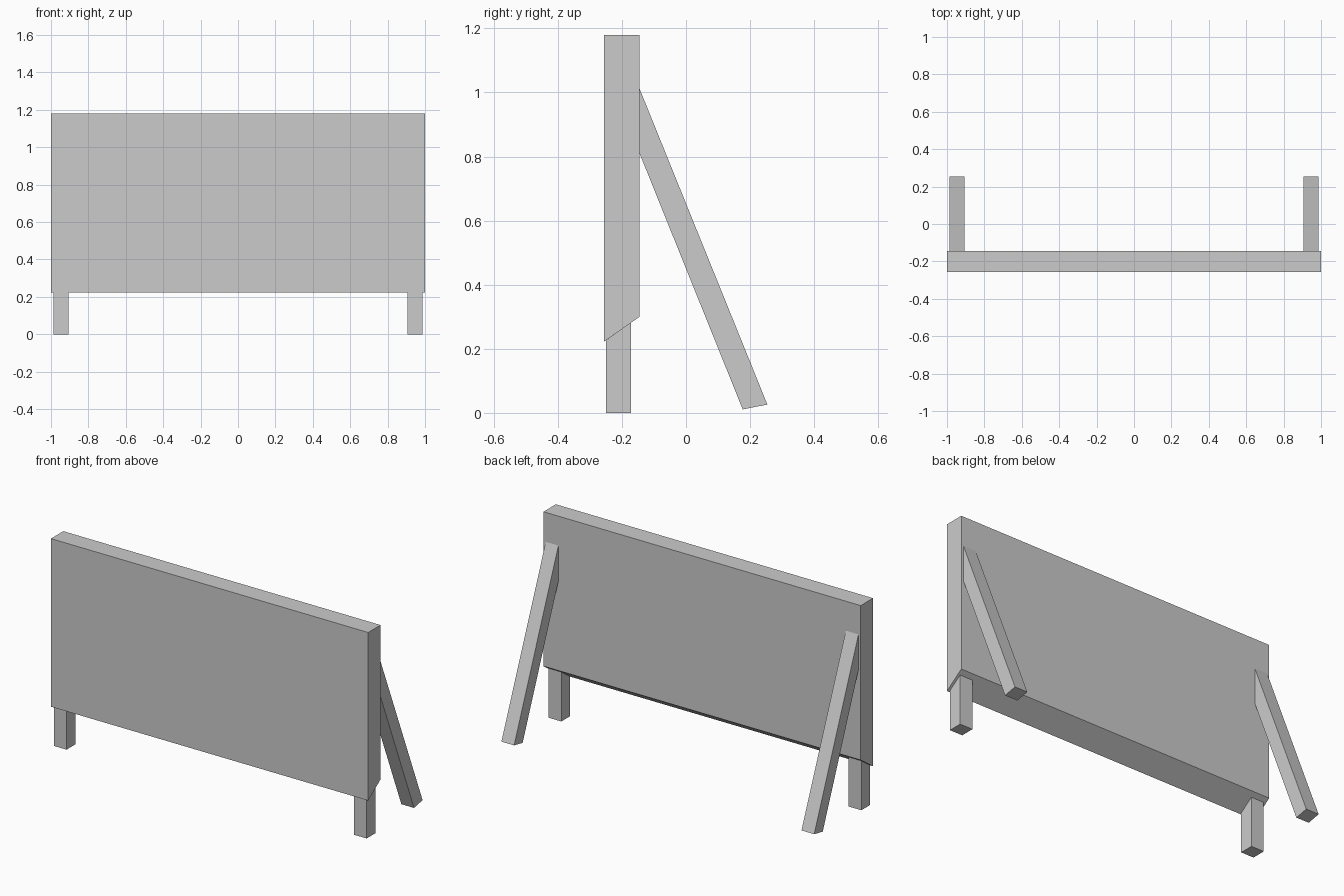
import bpy

cube = bpy.data.objects.get("Cube")
if cube:
    bpy.data.objects.remove(cube, do_unlink=True)

grey = bpy.data.materials.new("plain grey")
grey.use_nodes = True
COLOUR = (0.6, 0.6, 0.6, 1)
grey.diffuse_color = COLOUR
grey.node_tree.nodes["Principled BSDF"].inputs["Base Color"].default_value = COLOUR


def extrude_x(name, profile, x0, x1):
    """Solid prism from a counter-clockwise (y, z) side profile, running from x0 to x1."""
    n = len(profile)
    verts = [(x, y, z) for x in (x0, x1) for y, z in profile]
    faces = [tuple(reversed(range(n))), tuple(range(n, 2 * n))]
    faces += [(i, (i + 1) % n, n + (i + 1) % n, n + i) for i in range(n)]
    mesh = bpy.data.meshes.new(name)
    mesh.from_pydata(verts, [], faces)
    mesh.materials.append(grey)
    obj = bpy.data.objects.new(name, mesh)
    bpy.context.collection.objects.link(obj)
    return obj


FRONT, BACK = -0.256, -0.145
INNER, OUTER = 0.906, 0.986

# Board with a bevelled underside
extrude_x("board", [(FRONT, 0.222), (BACK, 0.3), (BACK, 1.18), (FRONT, 1.18)], -1, 1)

# Short front legs meeting the bevel, and slanted rear braces
leg = [(-0.25, 0), (-0.171, 0), (-0.171, 0.282), (-0.25, 0.226)]
brace = [(0.177, 0.011), (0.254, 0.026), (BACK, 1.012), (BACK, 0.81)]
for side, x0, x1 in (("left", INNER, OUTER), ("right", -OUTER, -INNER)):
    extrude_x(side + "_front_leg", leg, x0, x1)
    extrude_x(side + "_rear_brace", brace, x0, x1)
